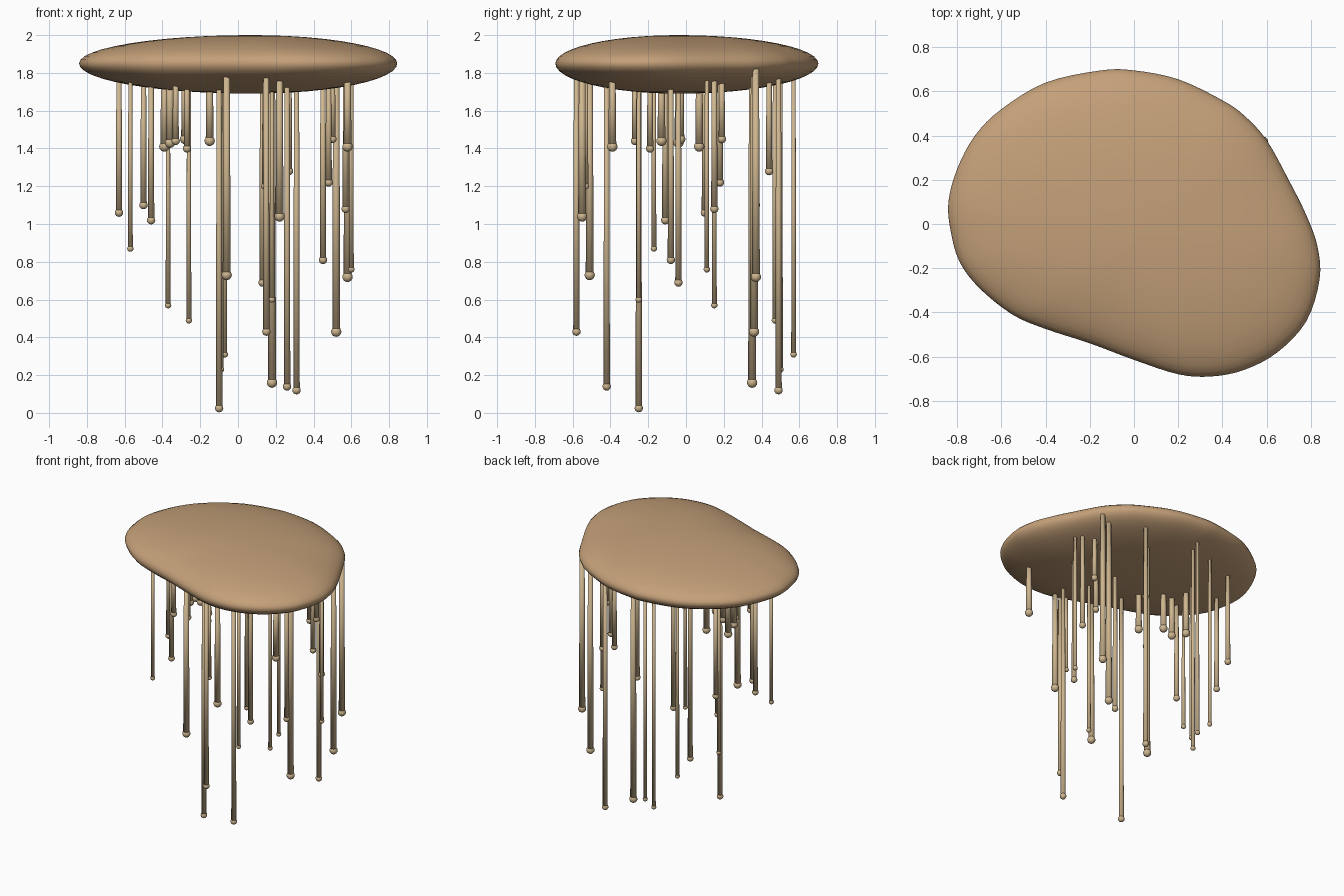
import bpy
import bmesh
import math
from mathutils import Vector

default = bpy.data.objects.get("Cube")
if default:
    bpy.data.objects.remove(default, do_unlink=True)


def make_material(name, colour):
    mat = bpy.data.materials.new(name)
    mat.use_nodes = True
    mat.diffuse_color = (*colour, 1)
    mat.node_tree.nodes["Principled BSDF"].inputs["Base Color"].default_value = (*colour, 1)
    return mat


def finish(bm, name, mat):
    bmesh.ops.recalc_face_normals(bm, faces=bm.faces)
    for face in bm.faces:
        face.smooth = True
    mesh = bpy.data.meshes.new(name)
    bm.to_mesh(mesh)
    bm.free()
    mesh.materials.append(mat)
    obj = bpy.data.objects.new(name, mesh)
    bpy.context.collection.objects.link(obj)
    return obj


def smooth_loop(points, steps):
    """Closed Catmull-Rom curve through the points."""
    result = []
    count = len(points)
    for i in range(count):
        a, b, c, d = (points[(i + k) % count] for k in (-1, 0, 1, 2))
        for s in range(steps):
            t = s / steps
            result.append(0.5 * (2 * b + (c - a) * t
                                 + (2 * a - 5 * b + 4 * c - d) * t ** 2
                                 + (3 * b - a - 3 * c + d) * t ** 3))
    return result


tan = make_material("warm tan", (0.55, 0.35, 0.19))
cream = make_material("pale cream tan", (0.62, 0.47, 0.28))

# Rounded canopy: free-form outline shrunk ring by ring towards its crown
OUTLINE = [
    (.84, -.25), (.83, -.1), (.78, .04), (.7, .2), (.6, .38), (.5, .49),
    (.4, .56), (.2, .655), (0, .695), (-.15, .695), (-.4, .64), (-.6, .52),
    (-.72, .4), (-.8, .25), (-.84, .1), (-.83, -.03), (-.79, -.17),
    (-.7, -.29), (-.55, -.41), (-.4, -.475), (-.2, -.54), (0, -.615),
    (.2, -.68), (.35, -.69), (.5, -.66), (.65, -.58), (.78, -.44),
]
CROWN = Vector((0.07, -0.04))
RIM_Z, RISE, DROP = 1.85, 0.15, 0.16
RINGS = 24

outline = smooth_loop([Vector(p) for p in OUTLINE], 4)
bm = bmesh.new()
rings = []
for i in range(1, RINGS):
    angle = math.pi * (i / RINGS - 0.5)
    spread = math.cos(angle)
    height = math.sin(angle)
    z = RIM_Z + height * (RISE if height > 0 else DROP)
    rings.append([bm.verts.new((*CROWN.lerp(p, spread), z)) for p in outline])
for low, high in zip(rings, rings[1:]):
    for j in range(len(low)):
        k = (j + 1) % len(low)
        bm.faces.new((low[j], low[k], high[k], high[j]))
for ring, z in ((rings[0], RIM_Z - DROP), (rings[-1], RIM_Z + RISE)):
    pole = bm.verts.new((*CROWN, z))
    for j in range(len(ring)):
        bm.faces.new((ring[j], ring[(j + 1) % len(ring)], pole))
finish(bm, "canopy", tan)

# Hanging strands: x, y, bead height (hundredths), grouped by thickness
STRANDS = {
    0.021: [(-6, -51, 73), (58, -39, 141), (52, 36, 43), (18, 35, 16),
            (-15, -13, 144), (-39, 7, 141), (-36, -4, 143), (-28, -3, 145),
            (58, 37, 72), (22, -55, 104)],
    0.017: [(-63, 10, 106), (-46, -11, 102), (-50, 37, 110), (-33, -27, 144),
            (-27, -19, 140), (-10, -25, 2.5), (15, -58, 43), (26, -42, 14),
            (31, 49, 12), (45, -8, 81), (13, -4, 69), (48, 18, 122),
            (50, 19, 145), (57, 15, 108), (27, 44, 128)],
    0.013: [(-57, -17, 87), (-37, 15, 57), (-26, 47, 49), (-7, 57, 31),
            (-9, 50, 23), (18, -25, 60), (60, 11, 76), (14, -53, 120)],
}
STRAND_TOP = 1.82
SIDES = 12


def hanging_strand(name, x, y, bead_z, radius):
    """Slightly tapered rod ending in a round bead, in one mesh."""
    bm = bmesh.new()
    length = STRAND_TOP - bead_z
    rod = bmesh.ops.create_cone(bm, cap_ends=True, segments=SIDES,
                                radius1=radius, radius2=radius * 0.8, depth=length)
    bmesh.ops.translate(bm, verts=rod["verts"], vec=(0, 0, bead_z + length / 2))
    bead = bmesh.ops.create_uvsphere(bm, u_segments=SIDES, v_segments=SIDES // 2 + 2,
                                     radius=radius * 1.3)
    bmesh.ops.translate(bm, verts=bead["verts"], vec=(0, 0, bead_z))
    obj = finish(bm, name, cream)
    obj.location = (x, y, 0)
    return obj


number = 0
for radius, places in STRANDS.items():
    for x, y, bead_z in places:
        number += 1
        hanging_strand(f"hanging_strand_{number}", x / 100, y / 100, bead_z / 100, radius)
